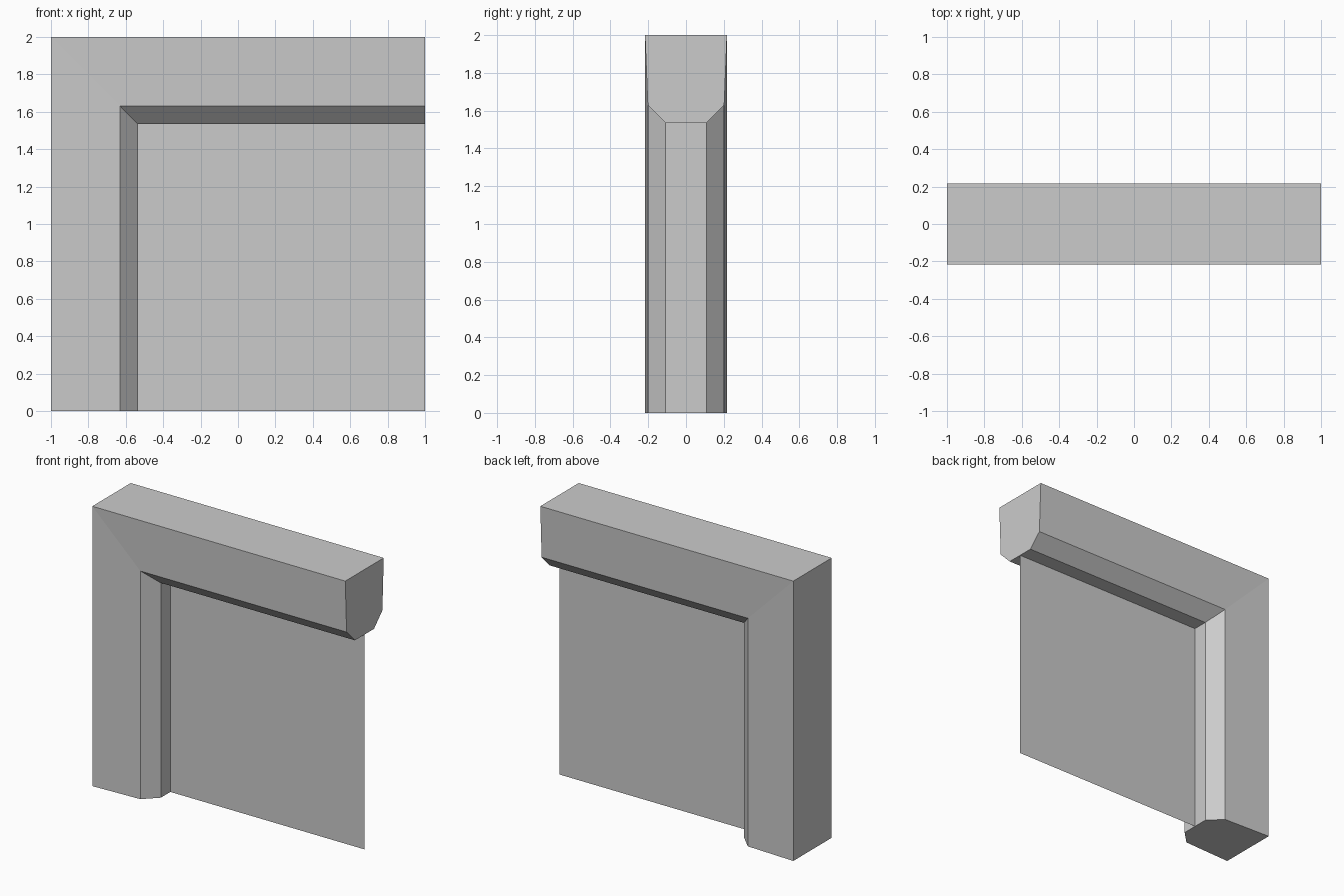
import bpy, bmesh

if "Cube" in bpy.data.objects:
    bpy.data.objects.remove(bpy.data.objects["Cube"])

# Cross-section: (distance in from the outer edge, depth y)
half = [(0.0, -0.217), (0.37, -0.202), (0.465, -0.108)]
profile = half + [(d, -y) for d, y in reversed(half)]


def add_object(name, bm):
    bmesh.ops.recalc_face_normals(bm, faces=bm.faces)
    mesh = bpy.data.meshes.new(name)
    bm.to_mesh(mesh)
    bm.free()
    obj = bpy.data.objects.new(name, mesh)
    bpy.context.collection.objects.link(obj)
    return obj


# Frame: profile swept up the post, mitred at the corner, along the lintel
bm = bmesh.new()
stations = [
    lambda d, y: (-1 + d, y, 0),
    lambda d, y: (-1 + d, y, 2 - d),
    lambda d, y: (1, y, 2 - d),
]
rings = [[bm.verts.new(place(d, y)) for d, y in profile] for place in stations]
n = len(profile)
for a, b in zip(rings, rings[1:]):
    for i in range(n):
        j = (i + 1) % n
        bm.faces.new((a[i], a[j], b[j], b[i]))
for end in (rings[0], rings[-1]):
    bm.faces.new(end)
add_object("corner_frame", bm)

# Thin infill panel on the centre plane
inner = half[-1][0]
bm = bmesh.new()
bm.faces.new([bm.verts.new((x, 0, z)) for x, z in
              ((-1 + inner, 0), (1, 0), (1, 2 - inner), (-1 + inner, 2 - inner))])
add_object("infill_panel", bm)
